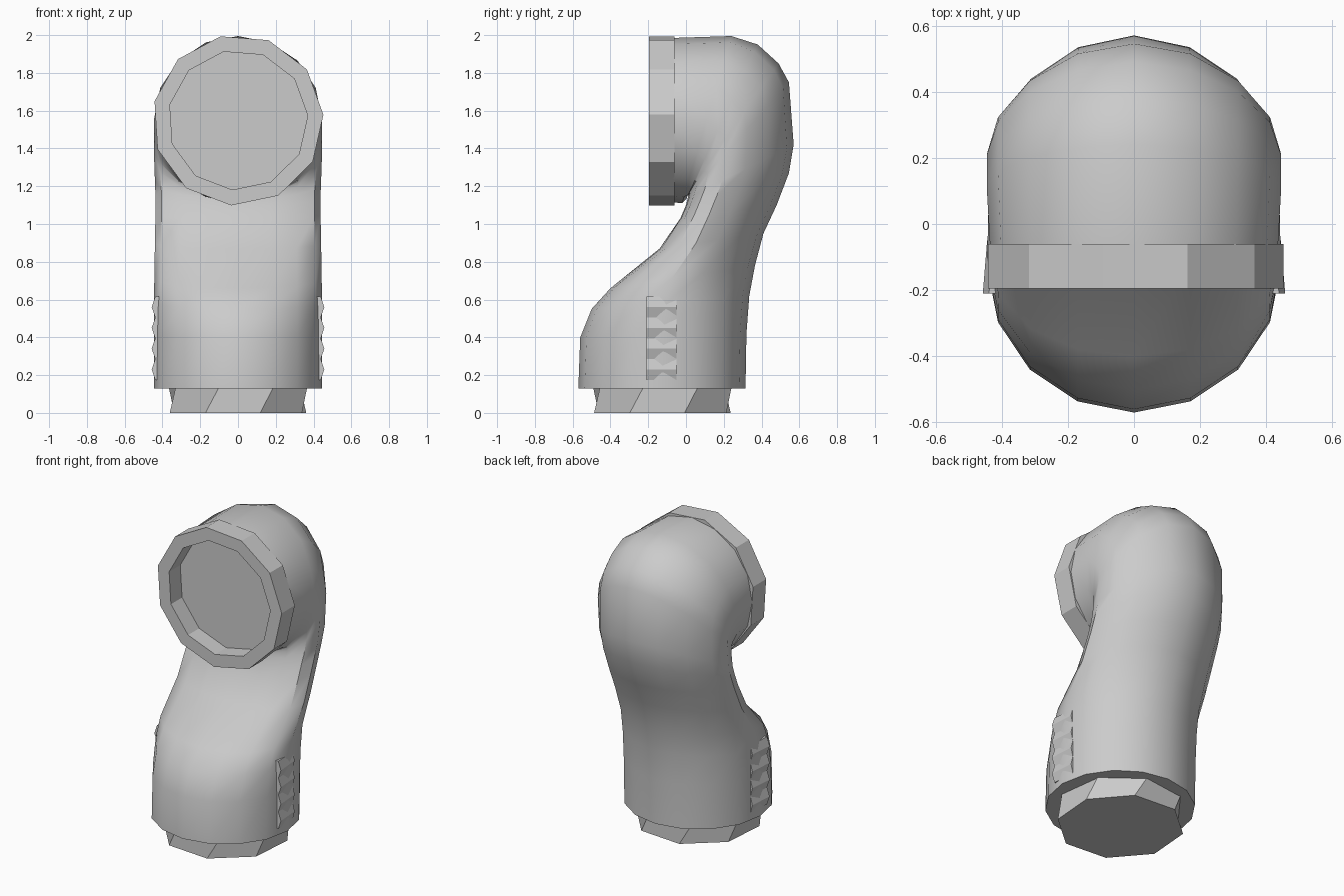
import bpy, bmesh, math
from mathutils import Vector

cube = bpy.data.objects.get("Cube")
if cube:
    bpy.data.objects.remove(cube, do_unlink=True)

grey = bpy.data.materials.new("plain grey")
grey.use_nodes = True
colour = (0.6, 0.6, 0.6, 1)
grey.diffuse_color = colour
grey.node_tree.nodes["Principled BSDF"].inputs["Base Color"].default_value = colour


def loft(name, rings, closed=False, smooth=None):
    """Skin a list of equal-length point rings; cap the ends unless closed."""
    bm = bmesh.new()
    rows = [[bm.verts.new(p) for p in ring] for ring in rings]
    count = len(rows[0])
    pairs = list(zip(rows, rows[1:]))
    if closed:
        pairs.append((rows[-1], rows[0]))
    for a, b in pairs:
        for i in range(count):
            j = (i + 1) % count
            bm.faces.new((a[i], a[j], b[j], b[i]))
    if not closed:
        bm.faces.new(rows[0])
        bm.faces.new(rows[-1])
    bmesh.ops.recalc_face_normals(bm, faces=bm.faces)
    mesh = bpy.data.meshes.new(name)
    bm.to_mesh(mesh)
    bm.free()
    mesh.materials.append(grey)
    obj = bpy.data.objects.new(name, mesh)
    bpy.context.collection.objects.link(obj)
    if smooth:
        bpy.ops.object.select_all(action='DESELECT')
        obj.select_set(True)
        bpy.context.view_layer.objects.active = obj
        bpy.ops.object.shade_smooth_by_angle(angle=math.radians(smooth))
    return obj


def oval(inner, outer, width, flat, sides=16):
    """Egg-shaped ring between two (y, z) points, flattened towards the inner one."""
    a, b = Vector((0, *inner)), Vector((0, *outer))
    mid, half = (a + b) / 2, (a - b) / 2
    turns = [math.tau * i / sides for i in range(sides)]
    return [mid + half * (math.cos(t) + flat * math.sin(t) ** 2)
            + Vector((width * math.sin(t), 0, 0)) for t in turns]


# Bent pipe body: inner side of bend, outer side of bend, half width, flatness
sections = [
    ((-.57, .13), (.315, .13), .445, 0),
    ((-.56, .40), (.32, .42), .445, 0),
    ((-.50, .55), (.335, .62), .445, .05),
    ((-.40, .66), (.365, .78), .443, .15),
    ((-.14, .87), (.41, .95), .44, .3),
    ((-.03, 1.03), (.48, 1.10), .437, .4),
    ((0, 1.10), (.545, 1.27), .437, .4),
    ((.01, 1.14), (.57, 1.42), .44, .35),
    ((.01, 1.15), (.545, 1.75), .445, .25),
    ((0, 1.15), (.49, 1.85), .445, .15),
    ((0, 1.13), (.38, 1.95), .445, .1),
    ((-.02, 1.11), (.24, 1.995), .445, 0),
    ((-.07, 1.115), (-.07, 1.985), .435, 0),
]
loft("pipe_body", [oval(*s) for s in sections], smooth=40)


# Base collar, slightly twisted
def base_ring(z, phase):
    turns = [math.radians(phase + 45 * i) for i in range(8)]
    return [(.38 * math.sin(t), -.125 - .38 * math.cos(t), z) for t in turns]


loft("base_collar", [base_ring(0, 18), base_ring(.14, 30)])


# Mouth rim with a recessed floor
def mouth_ring(radius, y):
    turns = [math.tau * i / 11 - .08 for i in range(11)]
    return [(radius * math.sin(t), y, 1.55 - radius * math.cos(t)) for t in turns]


loft("mouth_rim", [mouth_ring(.453, -.06), mouth_ring(.453, -.195),
                   mouth_ring(.37, -.195), mouth_ring(.37, -.06)], closed=True)
loft("mouth_floor", [mouth_ring(.38, -.08), mouth_ring(.38, -.06)])

# Side vents: four small wedges on each side, fading out towards the back
for side, label in ((1, "left"), (-1, "right")):
    for i in range(4):
        z = .175 + .11 * i

        def wedge(y, valley, peak):
            return [(side * x, y, z + dz) for x, dz in
                    ((.40, 0), (valley, 0), (peak, .055), (valley, .11), (.40, .11))]

        loft(f"{label}_vent_{i + 1}", [wedge(-.21, .438, .457), wedge(-.05, .43, .444)])
